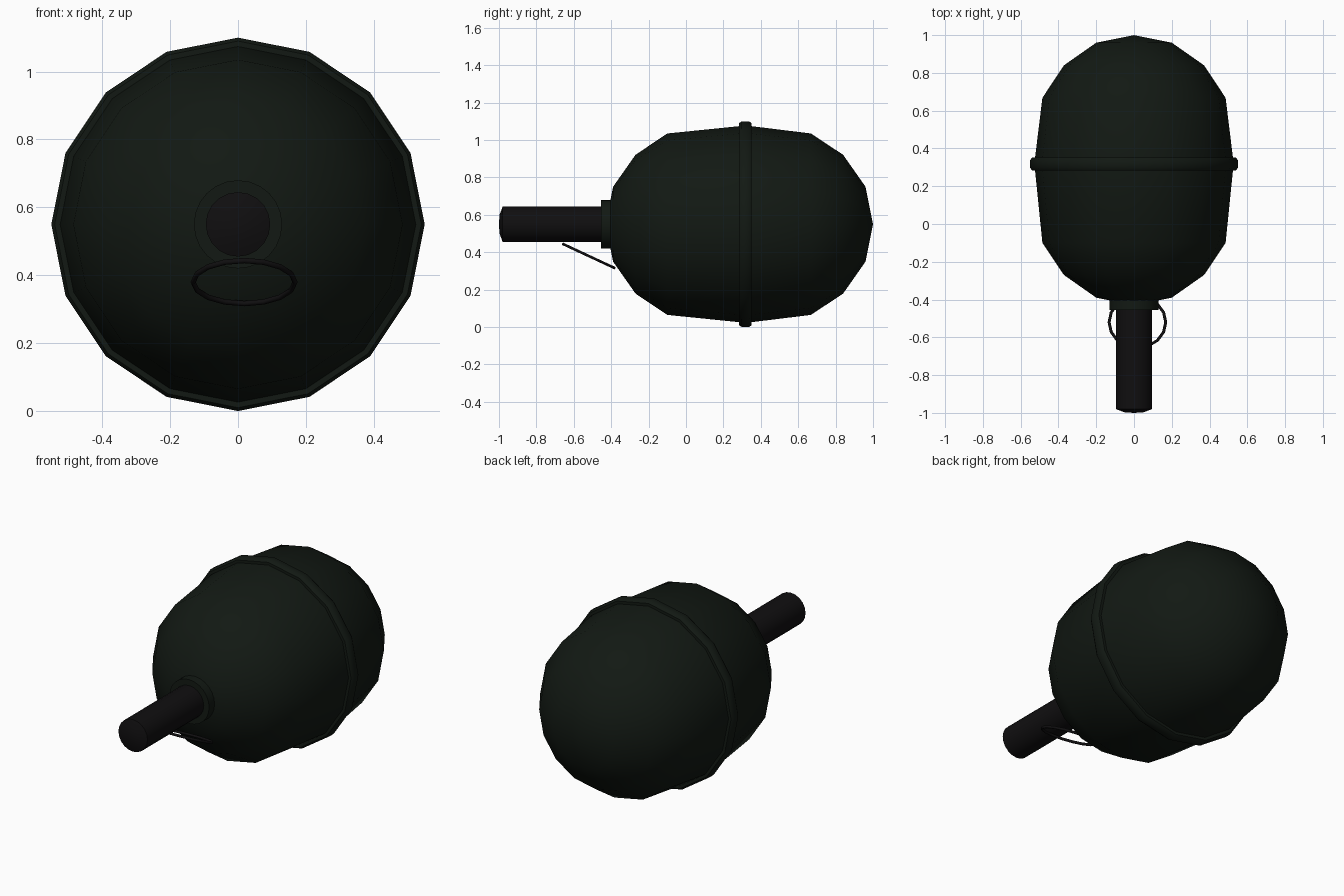
import bpy, bmesh, math
from mathutils import Matrix, Vector

if "Cube" in bpy.data.objects:
    bpy.data.objects.remove(bpy.data.objects["Cube"])

AXIS_Z = 0.55


def material(name, rgb):
    m = bpy.data.materials.new(name)
    m.diffuse_color = (*rgb, 1)
    m.use_nodes = True
    m.node_tree.nodes["Principled BSDF"].inputs["Base Color"].default_value = m.diffuse_color
    return m


green = material("dark_green", (0.006, 0.0095, 0.0065))
black = material("black", (0.005, 0.0045, 0.005))


def finish(name, bm, mat, angle):
    bmesh.ops.recalc_face_normals(bm, faces=bm.faces)
    me = bpy.data.meshes.new(name)
    bm.to_mesh(me)
    bm.free()
    ob = bpy.data.objects.new(name, me)
    bpy.context.collection.objects.link(ob)
    me.materials.append(mat)
    bpy.ops.object.select_all(action='DESELECT')
    ob.select_set(True)
    bpy.context.view_layer.objects.active = ob
    bpy.ops.object.shade_smooth_by_angle(angle=math.radians(angle))
    return ob


def lathe(name, profile, sides, mat, angle=40, closed=False):
    """Spin (y, radius) points about the long axis."""
    bm = bmesh.new()
    rings = []
    for y, r in profile:
        if r == 0:
            rings.append([bm.verts.new((0, y, AXIS_Z))] * sides)
        else:
            rings.append([bm.verts.new((r * math.cos(math.tau * i / sides), y,
                                        AXIS_Z + r * math.sin(math.tau * i / sides)))
                          for i in range(sides)])
    pairs = list(zip(rings, rings[1:]))
    if closed:
        pairs.append((rings[-1], rings[0]))
    for a, b in pairs:
        for i in range(sides):
            j = (i + 1) % sides
            quad = list(dict.fromkeys((a[i], a[j], b[j], b[i])))
            bm.faces.new(quad)
    return finish(name, bm, mat, angle)


# egg-shaped shell
lathe("body", [(-0.43, 0), (-0.39, 0.20), (-0.27, 0.371), (-0.10, 0.485),
               (0.285, 0.524), (0.35, 0.524), (0.668, 0.485), (0.84, 0.371),
               (0.96, 0.20), (1.0, 0)], 16, green)

# raised belt around the middle
lathe("belt", [(0.284, 0.51), (0.284, 0.54), (0.298, 0.55), (0.337, 0.55),
               (0.351, 0.54), (0.351, 0.51)], 16, green, 50, closed=True)

# collar and fuse tube
lathe("collar", [(-0.455, 0), (-0.455, 0.13), (-0.39, 0.13), (-0.39, 0)], 24, green)
lathe("fuse_tube", [(-1.0, 0), (-0.997, 0.05), (-0.98, 0.095),
                    (-0.44, 0.095), (-0.44, 0)], 20, black)

# tilted pull ring under the tube
bm = bmesh.new()
N, M, R, W = 16, 6, 0.15, 0.008
loops = []
for i in range(N):
    a = math.tau * i / N
    out = Vector((math.cos(a), math.sin(a), 0))
    loops.append([bm.verts.new(out * (R + W * math.cos(math.tau * k / M))
                               + Vector((0, 0, W * math.sin(math.tau * k / M))))
                  for k in range(M)])
for i in range(N):
    a, b = loops[i], loops[(i + 1) % N]
    for k in range(M):
        n = (k + 1) % M
        bm.faces.new((a[k], b[k], b[n], a[n]))
bm.transform(Matrix.Translation((0.018, -0.52, 0.38))
             @ Matrix.Rotation(math.radians(-25), 4, 'X'))
finish("pull_ring", bm, black, 65)
